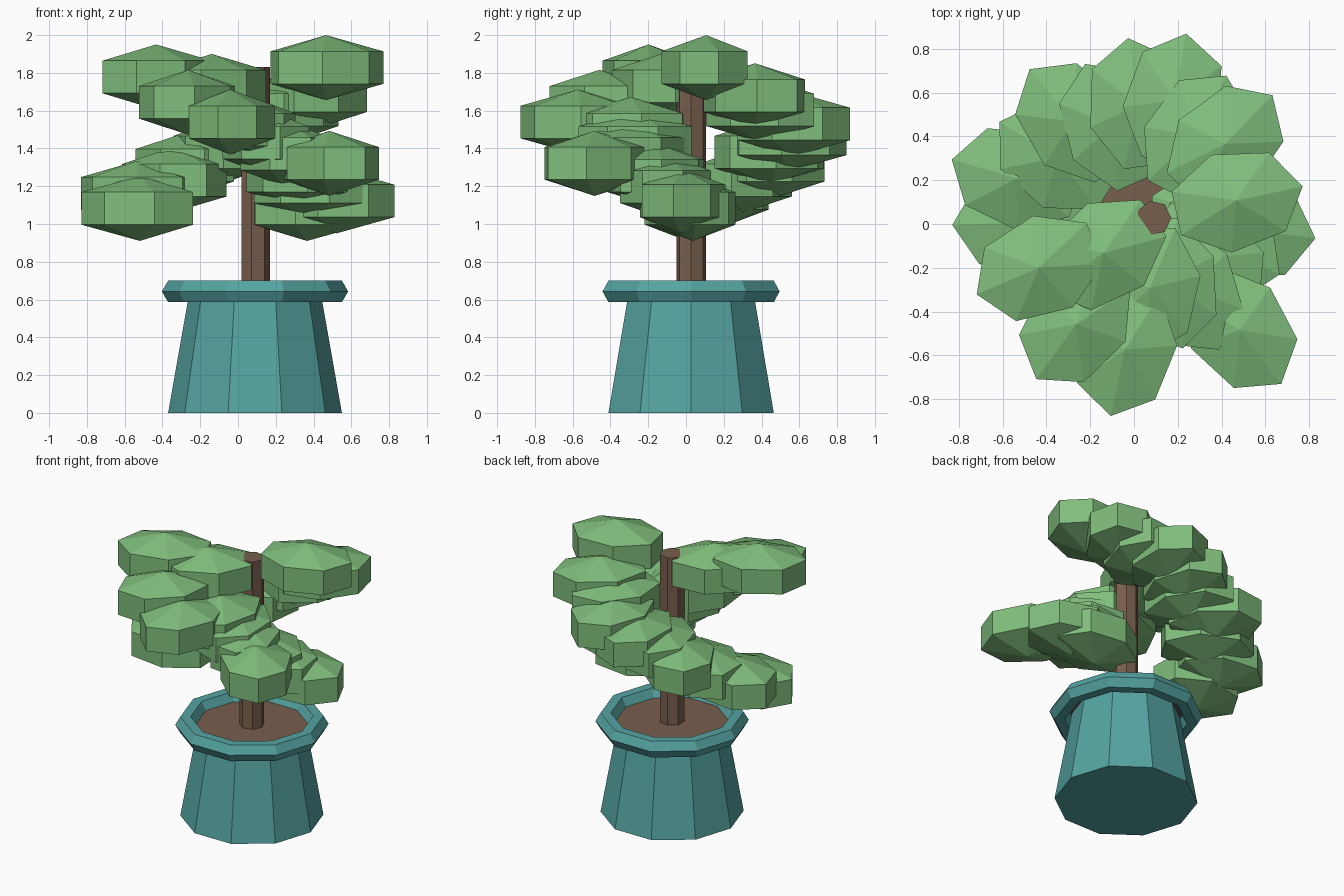
import bpy, bmesh, math
from mathutils import Matrix, Vector

if "Cube" in bpy.data.objects:
    bpy.data.objects.remove(bpy.data.objects["Cube"])

CX, CY = 0.09, 0.027   # axis of pot and trunk


def material(name, rgb):
    m = bpy.data.materials.new(name)
    m.diffuse_color = (*rgb, 1)
    m.use_nodes = True
    m.node_tree.nodes["Principled BSDF"].inputs["Base Color"].default_value = m.diffuse_color
    return m


TEAL = material("teal_glaze", (0.09, 0.37, 0.36))
BROWN = material("bark_brown", (0.19, 0.115, 0.075))
GREEN = material("leaf_green", (0.214, 0.51, 0.20))


def finish(bm, name, mat):
    bmesh.ops.recalc_face_normals(bm, faces=bm.faces)
    me = bpy.data.meshes.new(name)
    bm.to_mesh(me)
    bm.free()
    me.materials.append(mat)
    ob = bpy.data.objects.new(name, me)
    bpy.context.collection.objects.link(ob)
    return ob


def lathe(name, profile, sides, mat, closed=False, caps=False):
    """Revolve (radius, z) points about the pot axis with flat sides."""
    bm = bmesh.new()
    rings = []
    for r, z in profile:
        rings.append([bm.verts.new((CX + r * math.cos(math.tau * i / sides),
                                    CY + r * math.sin(math.tau * i / sides), z))
                      for i in range(sides)])
    n = len(rings)
    for k in range(n if closed else n - 1):
        a, b = rings[k], rings[(k + 1) % n]
        for i in range(sides):
            j = (i + 1) % sides
            bm.faces.new((a[i], a[j], b[j], b[i]))
    if caps:
        bm.faces.new(rings[0])
        if n > 1:
            bm.faces.new(rings[-1])
    return finish(bm, name, mat)


# Pot, hexagonal-section rim, soil and trunk
lathe("pot", [(0.46, 0), (0.348, 0.635)], 10, TEAL, caps=True)
rim = [(0.427 + 0.066 * math.cos(math.tau * k / 6),
        0.643 + 0.066 * math.sin(math.tau * k / 6)) for k in range(6)]
lathe("pot_rim", rim, 10, TEAL, closed=True)
lathe("soil", [(0.39, 0.643)], 10, BROWN, caps=True)
lathe("trunk", [(0.08, 0.62), (0.08, 1.83)], 7, BROWN, caps=True)


def leaf_clump(name, angle, radius, z):
    """Flattened seven-sided ball, long axis pointing away from the trunk."""
    bm = bmesh.new()
    bmesh.ops.create_uvsphere(bm, u_segments=7, v_segments=3, radius=1)
    # turn one corner to local +x
    v = max(bm.verts, key=lambda p: p.co.x if abs(p.co.z) < 0.9 else -9)
    spin = Matrix.Rotation(-math.atan2(v.co.y, v.co.x), 4, 'Z')
    place = (Matrix.Translation(Vector((CX, CY, z)))
             @ Matrix.Rotation(angle, 4, 'Z')
             @ Matrix.Translation(Vector((radius, 0, 0)))
             @ Matrix.Diagonal((0.358, 0.27, 0.172, 1)))
    bmesh.ops.transform(bm, matrix=place @ spin, verts=bm.verts)
    finish(bm, name, GREEN)


# Foliage: two spirals winding down the trunk, (step, distance from trunk)
back_spiral = [(0, .385), (3, .47), (4.5, .42), (6, .545), (7.6, .52),
               (9, .46), (10.4, .575), (12, .52), (13.4, .65), (15, .61)]
front_spiral = [(1, .57), (2, .28), (3.7, .60), (5.8, .615), (6.6, .32), (8, .30),
                (9.2, .36), (10.2, .645), (11.5, .30), (12.7, .32), (14.2, .434), (15, .275)]
for label, start, steps in (("back_leaf", 12, back_spiral), ("front_leaf", 192, front_spiral)):
    for n, (step, dist) in enumerate(steps):
        leaf_clump(f"{label}_{n + 1}", math.radians(start + 11.33 * step),
                   dist, 1.828 - 0.0497 * step)
